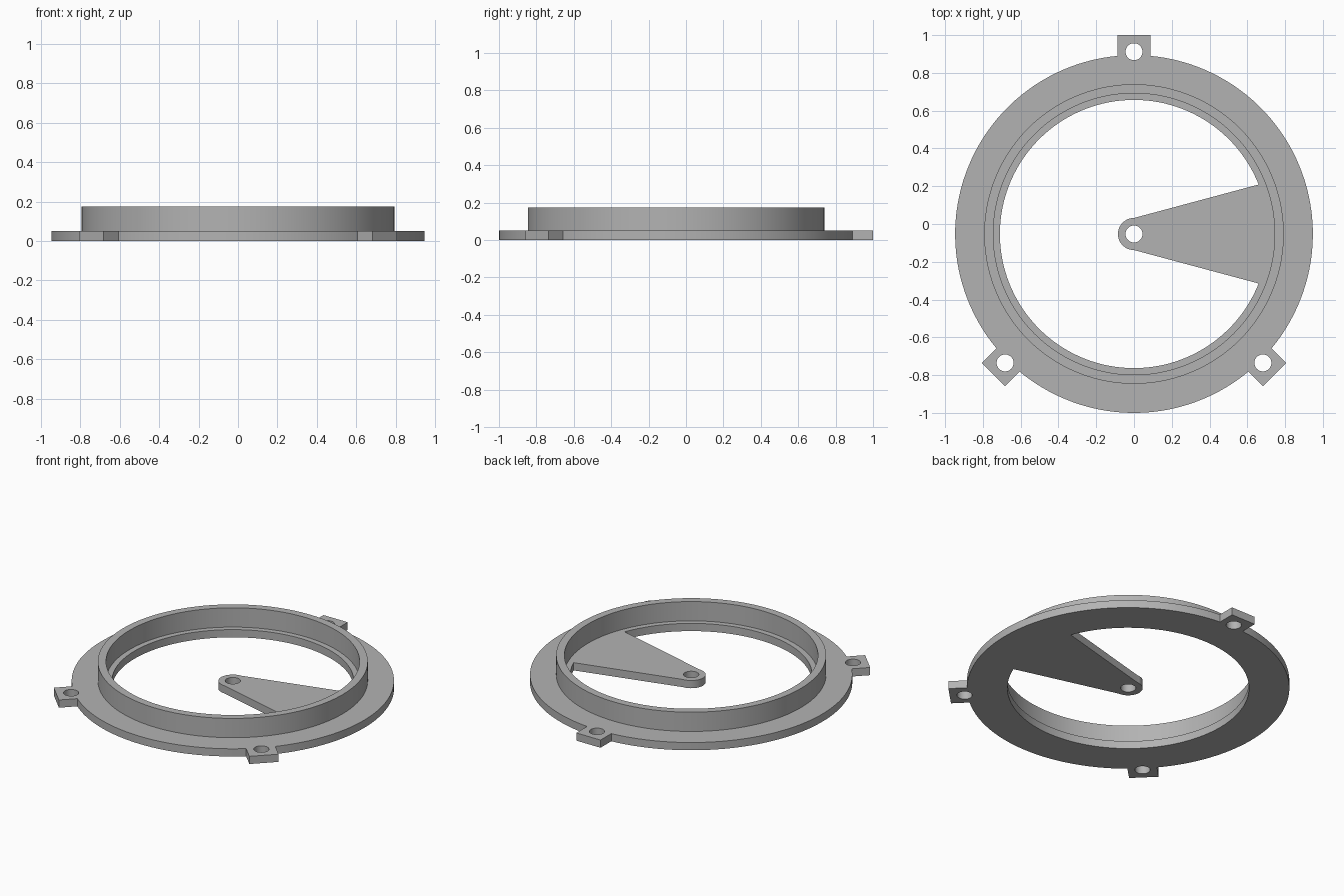
import bpy, bmesh
from math import cos, sin, pi, radians, asin, acos, sqrt, atan2

if "Cube" in bpy.data.objects:
    bpy.data.objects.remove(bpy.data.objects["Cube"])

CY = -0.053                      # ring centre in y
R_OUT, R_IN = 0.947, 0.71        # flange
W_OUT, W_IN = 0.793, 0.745       # raised wall
T, TOP = 0.05, 0.175             # flange thickness, wall top
TAB_W, TAB_R, TAB_HOLE = 0.087, 1.053, 0.965
HUB_R, HOLE_R = 0.085, 0.045

grey = bpy.data.materials.new("plain grey")
grey.use_nodes = True
grey.diffuse_color = (0.45, 0.45, 0.45, 1)
grey.node_tree.nodes["Principled BSDF"].inputs["Base Color"].default_value = (0.45, 0.45, 0.45, 1)


def arc(r, a0, a1, n, cx=0, cy=0):
    return [(cx + r * cos(a0 + (a1 - a0) * i / n), cy + r * sin(a0 + (a1 - a0) * i / n))
            for i in range(n + 1)]


def circle(r, n, cx=0, cy=0):
    return arc(r, 0, 2 * pi, n, cx, cy)[:-1]


def plate(name, loops, z0, z1):
    """Extrude a filled outline with holes between two heights."""
    curve = bpy.data.curves.new(name, "CURVE")
    curve.dimensions = "2D"
    curve.fill_mode = "BOTH"
    curve.extrude = (z1 - z0) / 2
    for pts in loops:
        spline = curve.splines.new("POLY")
        spline.points.add(len(pts) - 1)
        for p, (x, y) in zip(spline.points, pts):
            p.co = (x, y + CY, 0, 1)
        spline.use_cyclic_u = True
    helper = bpy.data.objects.new(name + " outline", curve)
    bpy.context.collection.objects.link(helper)
    bpy.context.view_layer.update()
    mesh = bpy.data.meshes.new_from_object(
        helper.evaluated_get(bpy.context.evaluated_depsgraph_get()))
    bpy.data.objects.remove(helper)
    bm = bmesh.new()
    bm.from_mesh(mesh)
    bmesh.ops.remove_doubles(bm, verts=bm.verts, dist=1e-5)
    bmesh.ops.translate(bm, verts=bm.verts, vec=(0, 0, (z0 + z1) / 2))
    bmesh.ops.recalc_face_normals(bm, faces=bm.faces)
    bm.to_mesh(mesh)
    bm.free()
    mesh.materials.clear()
    mesh.materials.append(grey)
    obj = bpy.data.objects.new(name, mesh)
    bpy.context.collection.objects.link(obj)
    bpy.ops.object.select_all(action="DESELECT")
    obj.select_set(True)
    bpy.context.view_layer.objects.active = obj
    bpy.ops.object.shade_smooth_by_angle(angle=radians(30))
    return obj


# Outer outline: round rim interrupted by three square tabs
tabs = [radians(a) for a in (-45, 90, 225)]
half = asin(TAB_W / R_OUT)
outline, holes = [], []
for i, a in enumerate(tabs):
    for side in (-TAB_W, TAB_W):
        outline.append((TAB_R * cos(a) - side * sin(a), TAB_R * sin(a) + side * cos(a)))
    following = tabs[i + 1] if i < 2 else tabs[0] + 2 * pi
    outline += arc(R_OUT, a + half, following - half, 48)
    holes.append(circle(HOLE_R, 32, TAB_HOLE * cos(a), TAB_HOLE * sin(a)))

# Inner outline: round opening with the tapered arm reaching to a rounded hub
arm_y = 0.262
arm_a = asin(arm_y / R_IN)
opening = arc(R_IN, arm_a, 2 * pi - arm_a, 120) + arc(HUB_R, 1.5 * pi, 0.5 * pi, 32)
holes.append(circle(HOLE_R, 32))

plate("flange_with_tabs_and_arm", [outline, opening] + holes, 0, T)
plate("raised_wall", [circle(W_OUT, 144), circle(W_IN, 144)], T, TOP)
